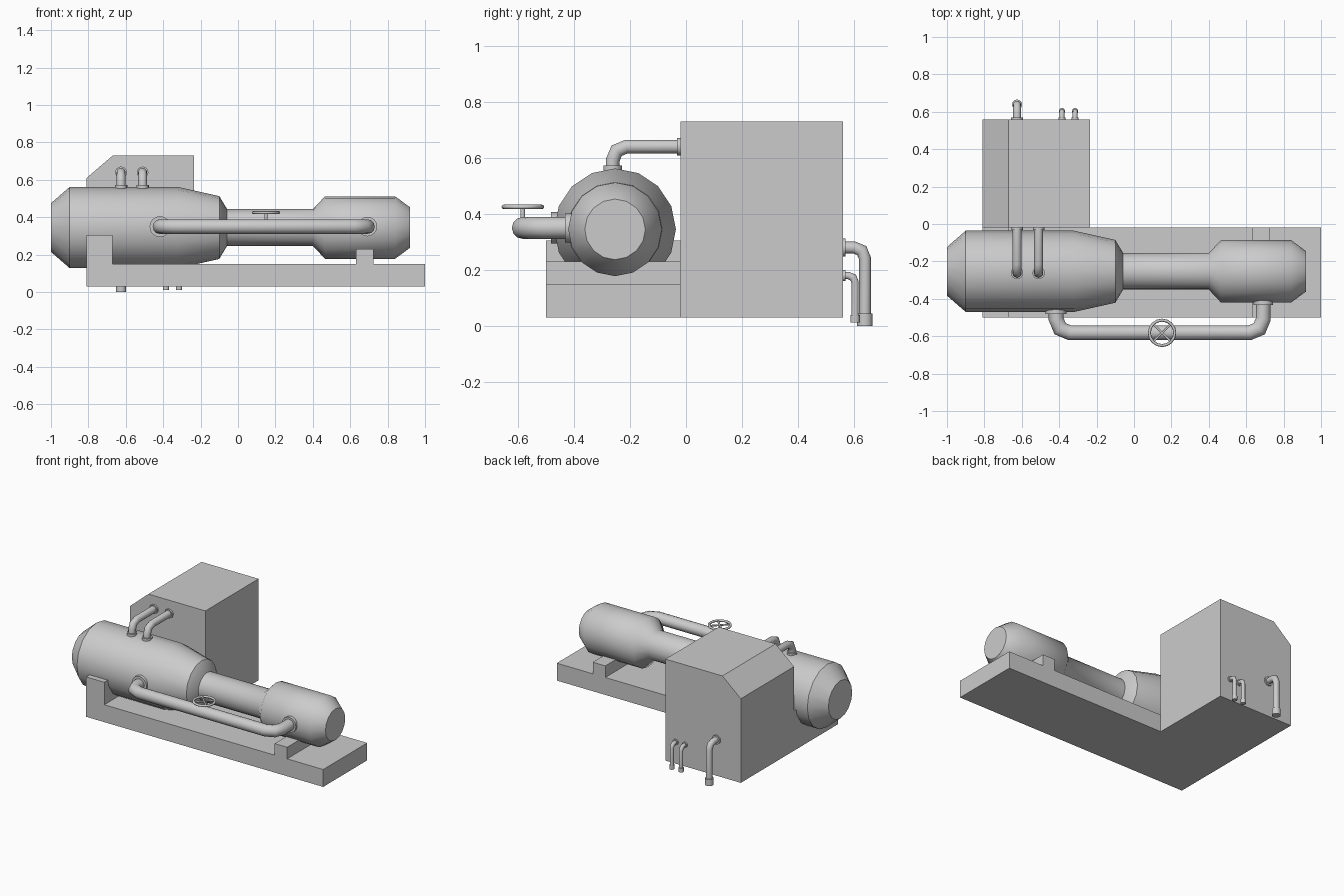
import bpy, bmesh, math
from mathutils import Vector

cube = bpy.data.objects.get("Cube")
if cube:
    bpy.data.objects.remove(cube, do_unlink=True)

grey = bpy.data.materials.new("plain grey")
grey.use_nodes = True
tone = (0.6, 0.6, 0.6, 1)
grey.diffuse_color = tone
grey.node_tree.nodes["Principled BSDF"].inputs["Base Color"].default_value = tone


def finish(name, bm, smooth=None):
    bmesh.ops.recalc_face_normals(bm, faces=bm.faces)
    mesh = bpy.data.meshes.new(name)
    bm.to_mesh(mesh)
    bm.free()
    mesh.materials.append(grey)
    obj = bpy.data.objects.new(name, mesh)
    bpy.context.collection.objects.link(obj)
    if smooth:
        bpy.ops.object.select_all(action='DESELECT')
        obj.select_set(True)
        bpy.context.view_layer.objects.active = obj
        bpy.ops.object.shade_smooth_by_angle(angle=math.radians(smooth))
    return obj


def skin(bm, rings):
    """Bridge rings of vertices and cap both ends."""
    n = len(rings[0])
    for a, b in zip(rings, rings[1:]):
        for i in range(n):
            j = (i + 1) % n
            bm.faces.new((a[i], a[j], b[j], b[i]))
    bm.faces.new(rings[0])
    bm.faces.new(rings[-1])


def prism(name, profile, y0, y1):
    """Extrude an x-z outline along y."""
    bm = bmesh.new()
    skin(bm, [[bm.verts.new((x, y, z)) for x, z in profile] for y in (y0, y1)])
    return finish(name, bm)


def lathe(name, origin, axis, profile, sides=16, smooth=40):
    """Revolve (distance, radius) pairs about an axis."""
    bm = bmesh.new()
    axis = Vector(axis)
    u = axis.orthogonal().normalized()
    v = axis.cross(u)
    rings = []
    for d, r in profile:
        rings.append([bm.verts.new(Vector(origin) + axis * d +
                      r * (u * math.cos(t) + v * math.sin(t)))
                      for t in (math.tau * i / sides for i in range(sides))])
    skin(bm, rings)
    return finish(name, bm, smooth)


def pipe(name, corners, radius, bend, sides=12, steps=2):
    """Sweep a round section along a flat path with rounded, mitred elbows."""
    pts = [Vector(c) for c in corners]
    path = [pts[0]]
    for a, p, b in zip(pts, pts[1:], pts[2:]):
        da, db = (a - p).normalized(), (b - p).normalized()
        centre = p + (da + db) * bend
        for i in range(steps + 1):
            t = math.pi / 2 * i / steps
            path.append(centre - bend * (db * math.cos(t) + da * math.sin(t)))
    path.append(pts[-1])
    normal = (pts[1] - pts[0]).cross(pts[2] - pts[1]).normalized()
    bm = bmesh.new()
    rings = []
    for i, p in enumerate(path):
        d0 = (p - path[max(i - 1, 0)]).normalized()
        d1 = (path[min(i + 1, len(path) - 1)] - p).normalized()
        d = (d0 + d1).normalized()
        side = normal.cross(d) / d.dot(d1 if d1.length else d0)
        rings.append([bm.verts.new(p + radius * (side * math.cos(t) + normal * math.sin(t)))
                      for t in (math.tau * k / sides for k in range(sides))])
    skin(bm, rings)
    return finish(name, bm, 50)


def disc(name, origin, axis, radius, length):
    return lathe(name, origin, axis, [(0, radius), (length, radius)])


# Base skid with its two saddles
prism("base_skid", [(-.81, .03), (1, .03), (1, .15), (.725, .15), (.725, .23),
                    (.63, .23), (.63, .15), (-.67, .15), (-.67, .305), (-.81, .305)], -.5, -.02)

# Cabinet with chamfered top edge
prism("cabinet", [(-.81, .03), (-.235, .03), (-.235, .73), (-.67, .73), (-.81, .61)], -.02, .56)

# Vessels on a shared axis
hub = (0, -.253, .345)
lathe("main_tank", hub, (1, 0, 0), [(-1, .13), (-.9, .217), (-.32, .217), (-.1, .168), (-.058, .098)])
lathe("neck_and_small_tank", hub, (1, 0, 0),
      [(-.06, .098), (.4, .098), (.465, .167), (.84, .167), (.92, .108)], smooth=50)

# Pipes from the main tank to the cabinet
for side, x in (("right", -.625), ("left", -.51)):
    pipe(f"{side}_top_pipe", [(x, -.262, .54), (x, -.262, .64), (x, -.015, .64)], .024, .05)
    disc(f"{side}_tank_flange", (x, -.262, .55), (0, 0, 1), .033, .022)
    disc(f"{side}_cabinet_flange", (x, -.032, .64), (0, 1, 0), .031, .014)

# Bypass pipe joining both vessels
z = .35
pipe("bypass_pipe", [(-.417, -.43, z), (-.417, -.582, z), (.692, -.582, z), (.692, -.38, z)], .039, .075)
disc("bypass_flange_main", (-.417, -.481, z), (0, 1, 0), .056, .04)
disc("bypass_flange_small", (.692, -.432, z), (0, 1, 0), .052, .04)

# Valve handwheel
wx, wy, wz = .15, -.582, .425
disc("valve_stem", (wx, wy, .37), (0, 0, 1), .008, wz - .365)
bpy.ops.mesh.primitive_torus_add(location=(wx, wy, wz), major_radius=.068, minor_radius=.008,
                                 major_segments=16, minor_segments=8)
rim = bpy.context.object
rim.name = "handwheel_rim"
rim.data.materials.append(grey)
bpy.ops.object.shade_smooth_by_angle(angle=math.radians(50))
for i in range(2):
    a = math.radians(45 + 90 * i)
    d = Vector((math.cos(a), math.sin(a), 0))
    lathe(f"handwheel_spoke_{i + 1}", (wx, wy, wz), d, [(-.068, .006), (.068, .006)], sides=8, smooth=50)

# Drain pipes behind the cabinet: x, height, reach, radius, foot
for name, x, h, y, r, foot in (("large", -.625, .28, .638, .021, 0),
                               ("small_right", -.385, .18, .603, .013, .012),
                               ("small_left", -.315, .18, .603, .013, .012)):
    pipe(f"{name}_drain_pipe", [(x, .55, h), (x, y, h), (x, y, foot + .01)], r, r * 1.8)
    disc(f"{name}_drain_flange", (x, .555, h), (0, 1, 0), r * 1.5, .014)
    disc(f"{name}_drain_collar", (x, y, foot), (0, 0, 1), r * 1.3, .045 if r > .02 else .028)
